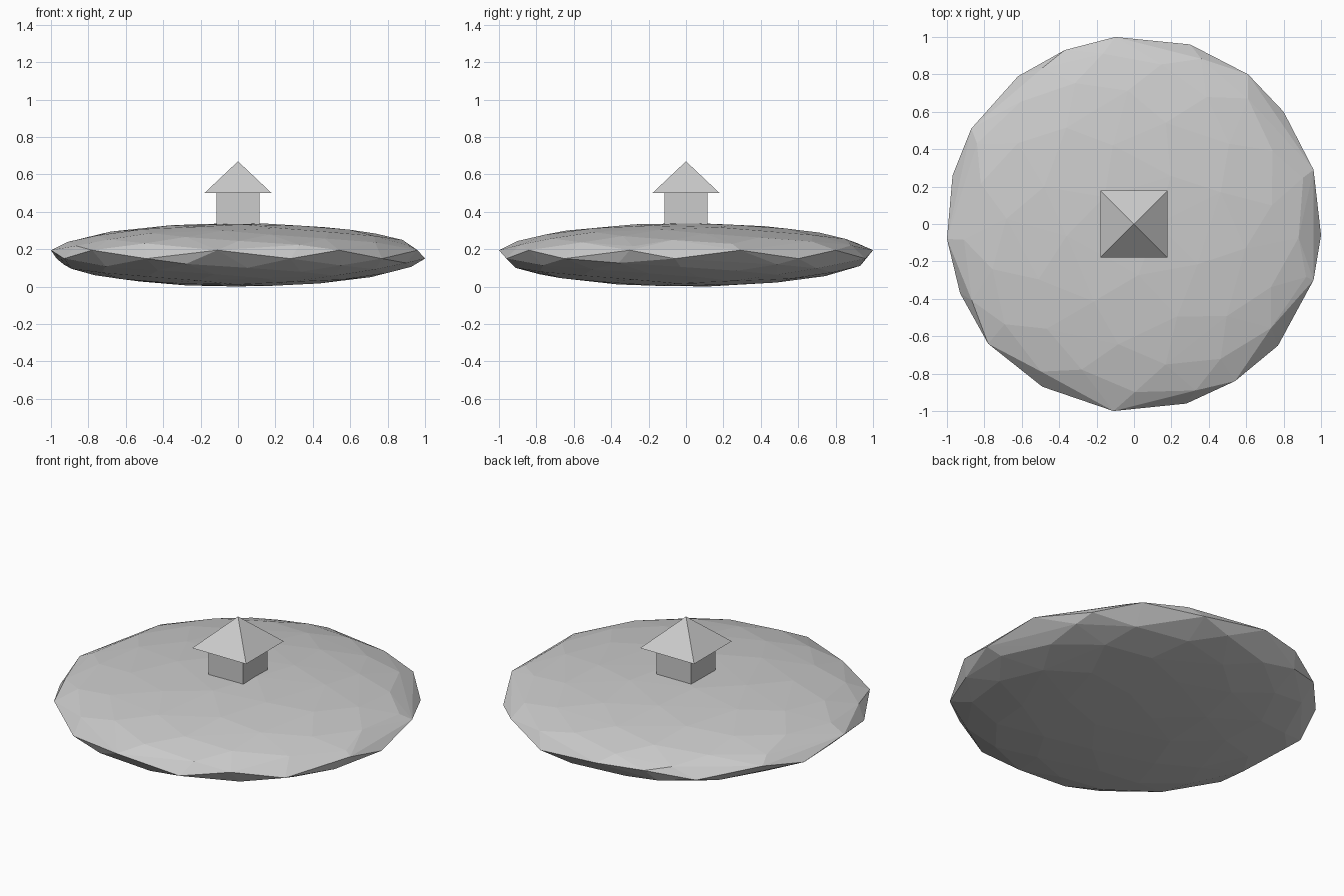
import bpy, bmesh, math

if "Cube" in bpy.data.objects:
    bpy.data.objects.remove(bpy.data.objects["Cube"])

R, HZ = 1.0, 0.17          # disc radius and half thickness


def finish(bm, name):
    bmesh.ops.recalc_face_normals(bm, faces=bm.faces)
    mesh = bpy.data.meshes.new(name)
    bm.to_mesh(mesh)
    bm.free()
    obj = bpy.data.objects.new(name, mesh)
    bpy.context.collection.objects.link(obj)
    return obj


# Faceted flattened boulder: hull over rim corners and evenly spread points
bm = bmesh.new()
rim = [(-.10, 1), (.30, .96), (.61, .80), (.80, .60), (.96, .29), (1, -.06),
       (.96, -.30), (.77, -.65), (.54, -.84), (.28, -.96), (-.11, -1),
       (-.49, -.87), (-.78, -.64), (-.93, -.37), (-1, -.08), (-.97, .26),
       (-.87, .51), (-.62, .79), (-.37, .93)]
for i, (x, y) in enumerate(rim):
    bm.verts.new((x, y, HZ + (0.025 if i % 2 == 0 else -0.02)))
count = 130
golden = math.pi * (3 - math.sqrt(5))
for i in range(count):
    h = 1 - (2 * i + 1) / count
    if abs(h) < 0.24:      # the rim takes over here
        continue
    r = math.sqrt(1 - h * h) * R
    bm.verts.new((r * math.cos(i * golden), r * math.sin(i * golden), HZ + HZ * h))
bmesh.ops.convex_hull(bm, input=bm.verts)
loose = [v for v in bm.verts if not v.link_faces]
bmesh.ops.delete(bm, geom=loose, context='VERTS')
finish(bm, "island")

# Small square hut standing on the middle
bpy.ops.mesh.primitive_cube_add(size=1, location=(0, 0, 0.385))
walls = bpy.context.object
walls.name = "hut_walls"
walls.scale = (0.23, 0.23, 0.23)

# Overhanging pyramid roof
bpy.ops.mesh.primitive_cone_add(vertices=4, radius1=0.18 * math.sqrt(2), radius2=0,
                                depth=0.17, location=(0, 0, 0.585),
                                rotation=(0, 0, math.pi / 4))
bpy.context.object.name = "hut_roof"
